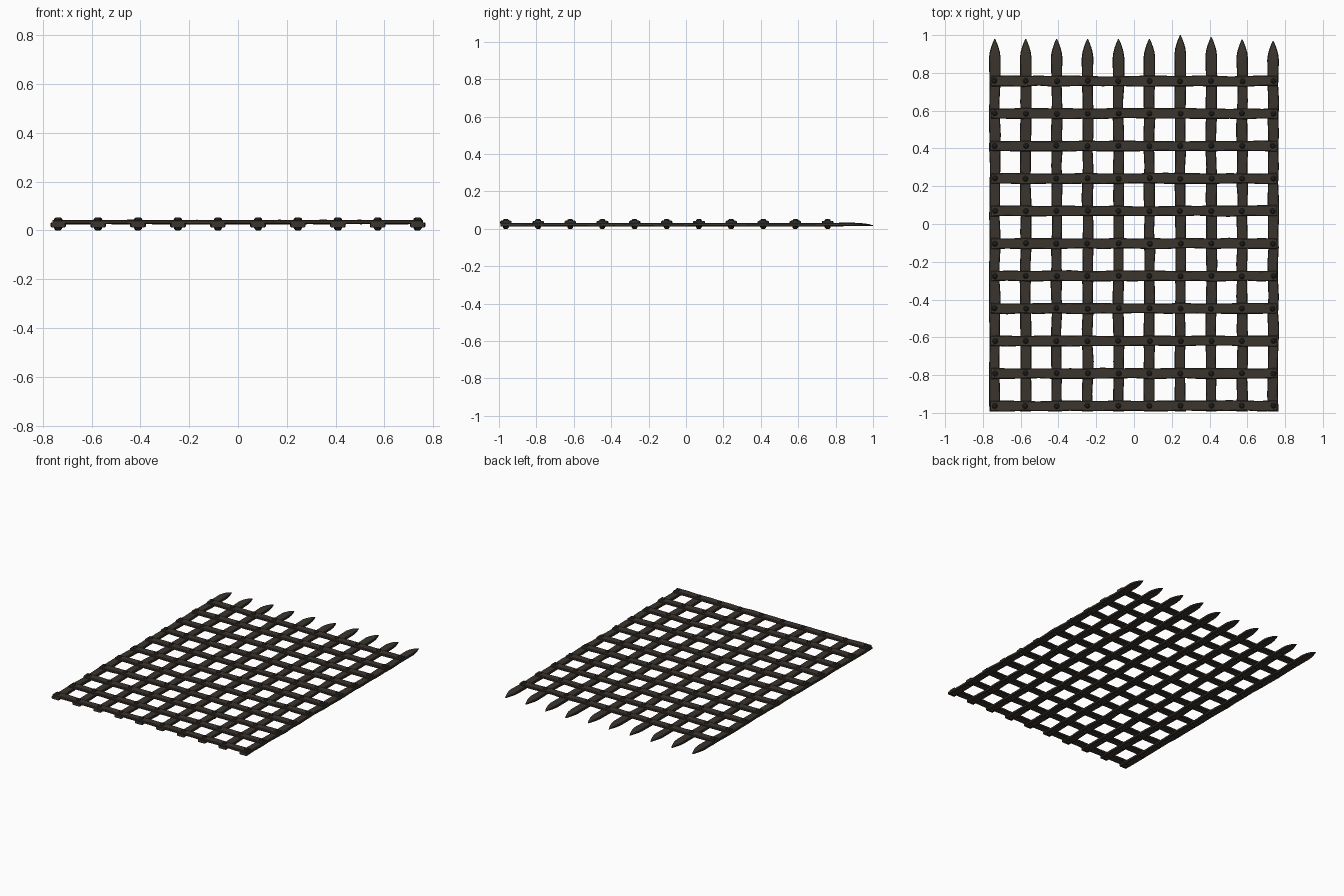
import bpy, bmesh, math, random
from mathutils import Vector

if "Cube" in bpy.data.objects:
    bpy.data.objects.remove(bpy.data.objects["Cube"])

random.seed(7)


def material(name, rgb):
    m = bpy.data.materials.new(name)
    m.diffuse_color = (*rgb, 1)
    m.use_nodes = True
    m.node_tree.nodes["Principled BSDF"].inputs["Base Color"].default_value = m.diffuse_color
    return m


iron = material("dark brown iron", (0.042, 0.034, 0.026))
cross_iron = material("brown iron", (0.044, 0.035, 0.027))
rivet_iron = material("blackened iron", (0.022, 0.019, 0.016))


def finish(name, bm, mat):
    bmesh.ops.recalc_face_normals(bm, faces=bm.faces[:])
    me = bpy.data.meshes.new(name)
    bm.to_mesh(me)
    bm.free()
    me.materials.append(mat)
    ob = bpy.data.objects.new(name, me)
    bpy.context.collection.objects.link(ob)
    return ob


def loft(bm, stations, along_x):
    """Flat bar with chamfered edges; station = (position, side offset, z, half width, half thickness)."""
    rings = []
    for t, c, z, w, h in stations:
        k = min(0.004, w * 0.3, h * 0.5)
        ring = []
        for a, b in ((-w, -h + k), (-w + k, -h), (w - k, -h), (w, -h + k),
                     (w, h - k), (w - k, h), (-w + k, h), (-w, h - k)):
            p = (t, c + a, z + b) if along_x else (c + a, t, z + b)
            ring.append(bm.verts.new(p))
        rings.append(ring)
    for r0, r1 in zip(rings, rings[1:]):
        for i in range(8):
            j = (i + 1) % 8
            bm.faces.new((r0[i], r0[j], r1[j], r1[i]))
    bm.faces.new(rings[0])
    bm.faces.new(rings[-1])


def jit(a):
    return random.uniform(-a, a)


XS = [-0.737 + 0.1637 * i for i in range(10)]
YS = [-0.963 + 0.172 * i for i in range(11)]
TIPS = [0.98, 0.98, 0.98, 0.98, 0.98, 0.98, 1.0, 0.99, 0.977, 0.97]

# Upright bars with hammered outlines and spear points
bm = bmesh.new()
for x, tip in zip(XS, TIPS):
    st = [(-0.993, x, 0.022, 0.029, 0.0095)]
    y = -0.90
    while y < 0.80:
        st.append((y, x + jit(0.003), 0.022 + jit(0.001), 0.0285 + jit(0.002), 0.0095))
        y += 0.086
    # blade: slight shoulder, then a curved taper
    for d, w, h in ((0.10, 0.031, 0.009), (0.07, 0.027, 0.008), (0.045, 0.020, 0.007),
                    (0.02, 0.011, 0.005), (0.0, 0.002, 0.002)):
        st.append((tip - d, x, 0.015 + h, w, h))
    loft(bm, st, False)
finish("upright_spiked_bars", bm, iron)

# Cross bars lying over the uprights
bm = bmesh.new()
for y in YS:
    st = []
    n = 19
    a, b = -0.757 + jit(0.004), 0.757 + jit(0.004)
    for i in range(n):
        st.append((a + (b - a) * i / (n - 1), y + jit(0.002), 0.034 + jit(0.001),
                   0.0275 + jit(0.002), 0.0085))
    loft(bm, st, True)
finish("cross_bars", bm, cross_iron)

# Rivets through every crossing, with a low domed head on both sides
bm = bmesh.new()
PROFILE = [(0.007, 0.0), (0.0125, 0.005), (0.015, 0.013), (0.015, 0.044),
           (0.0125, 0.049), (0.007, 0.053)]
for x in XS:
    for y in YS:
        cx, cy = x + jit(0.003), y + jit(0.002)
        rings = []
        for r, z in PROFILE:
            rings.append([bm.verts.new((cx + r * math.cos(math.tau * i / 8),
                                        cy + r * math.sin(math.tau * i / 8), z))
                          for i in range(8)])
        for r0, r1 in zip(rings, rings[1:]):
            for i in range(8):
                j = (i + 1) % 8
                bm.faces.new((r0[i], r0[j], r1[j], r1[i]))
        bm.faces.new(rings[0])
        bm.faces.new(rings[-1])
finish("rivets", bm, rivet_iron)
